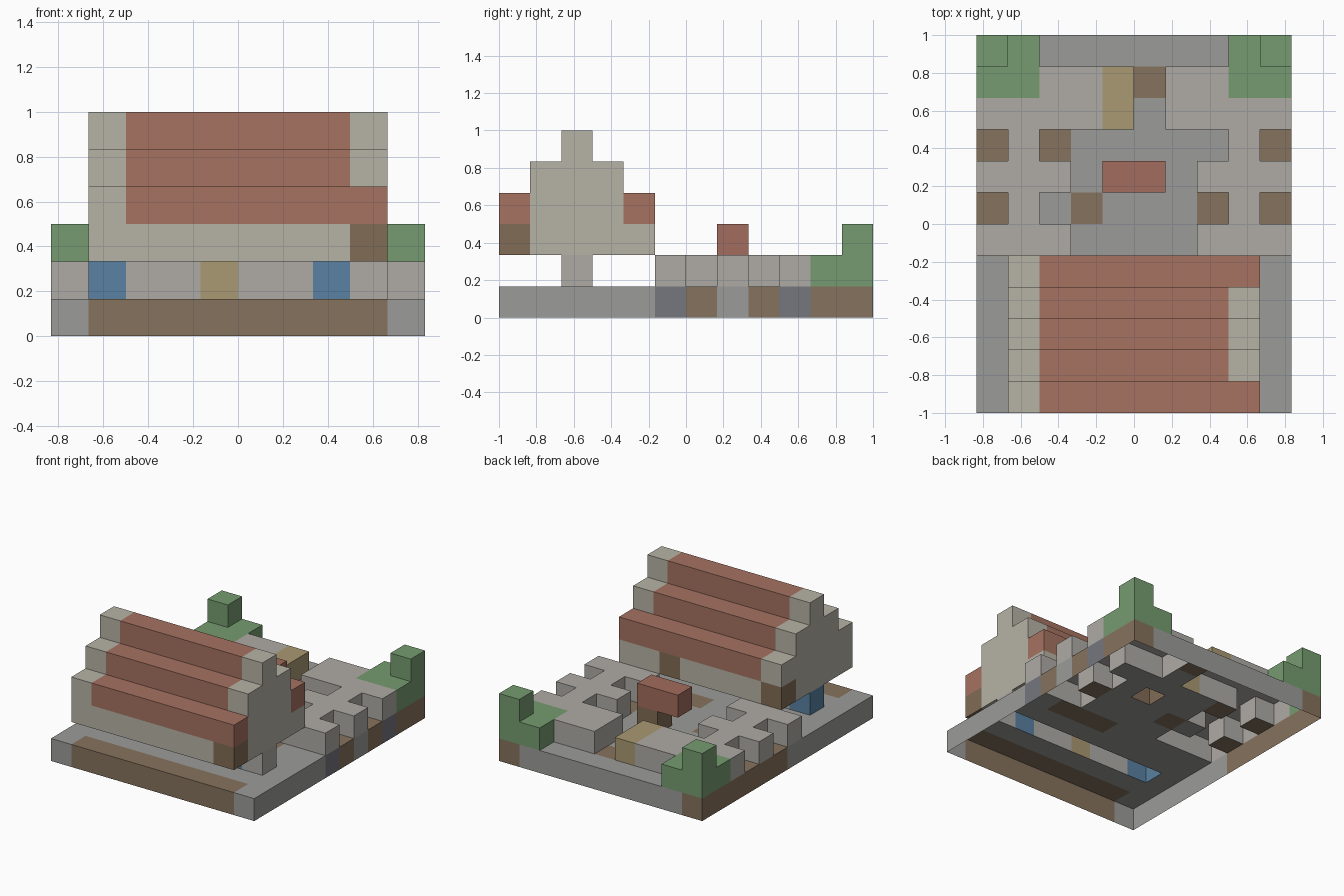
import bpy, bmesh
from mathutils import Vector

if "Cube" in bpy.data.objects:
    bpy.data.objects.remove(bpy.data.objects["Cube"])

U = 1 / 6                      # size of one block
grid = {}                      # block position -> part name

COLOURS = {
    "paving": (.33, .33, .32), "soil": (.24, .17, .11), "slate_edge": (.18, .18, .21),
    "garden_wall": (.43, .41, .38), "ground_floor_wall": (.43, .41, .38),
    "house_wall": (.47, .45, .38), "roof": (.38, .17, .12), "timber": (.22, .15, .09),
    "window": (.1, .22, .36), "door": (.4, .32, .17), "gate": (.4, .32, .17),
    "hedge": (.18, .33, .16), "well_post": (.22, .15, .09), "well_roof": (.36, .15, .11),
}


def fill(part, xs, ys, zs):
    """Fill inclusive block ranges; single numbers are allowed."""
    rng = lambda r: range(r[0], r[1] + 1) if isinstance(r, tuple) else (r,)
    for x in rng(xs):
        for y in rng(ys):
            for z in rng(zs):
                grid[x, y, z] = part


# Base slab with soil and slate patches
fill("paving", (0, 9), (0, 11), 0)
fill("soil", (1, 8), 0, 0)
fill("soil", (5, 7), 4, 0)
fill("soil", 0, (6, 11), 0)
fill("soil", 9, (10, 11), 0)
for x, y in ((9, 6), (9, 8), (2, 8), (3, 6), (7, 6), (5, 10)):
    fill("soil", x, y, 0)
for y in (5, 9):
    fill("slate_edge", 9, y, 0)

# Ground-floor wall with windows and door
fill("ground_floor_wall", (1, 8), 2, 1)
fill("window", 1, 2, 1)
fill("window", 7, 2, 1)
fill("door", 4, 2, 1)

# Overhanging upper floor
fill("house_wall", (1, 8), (0, 4), 2)
for x, y in ((8, 0), (1, 4), (6, 4)):
    fill("timber", x, y, 2)

# Stepped roof between gables
for z, y0, y1 in ((3, 0, 4), (4, 1, 3), (5, 2, 2)):
    fill("house_wall", (1, 8), (y0, y1), z)
    fill("roof", (2, 7), (y0, y1), z)
for y in (0, 4):
    fill("roof", 8, y, 3)

# Garden walls
for y, spans in ((5, ((0, 2), (7, 9))), (6, (1, 8)), (7, ((0, 2), (7, 9))),
                 (8, (1, 8)), (9, ((0, 3), (6, 9))), (10, ((2, 3), (6, 7)))):
    for s in spans:
        fill("garden_wall", s, y, 1)
fill("gate", 4, (9, 10), 1)

# Corner hedges
for x0, corner in ((0, 0), (8, 9)):
    fill("hedge", (x0, x0 + 1), (10, 11), 1)
    fill("hedge", corner, 11, 2)

# Well
fill("well_post", 5, 7, 1)
fill("well_roof", (4, 5), 7, 2)


def build(part):
    """Make the outer skin of a part; the underside of the base stays open."""
    bm = bmesh.new()
    for cell in [c for c, p in grid.items() if p == part]:
        c = Vector(cell)
        for axis in range(3):
            for s in (0, 1):
                n = list(cell)
                n[axis] += 1 if s else -1
                if tuple(n) in grid or n[2] < 0:
                    continue
                a, b = (axis + 1) % 3, (axis + 2) % 3
                loop = ((0, 0), (1, 0), (1, 1), (0, 1))
                verts = []
                for i, j in (loop if s else loop[::-1]):
                    p = c.copy()
                    p[axis] += s
                    p[a] += i
                    p[b] += j
                    verts.append(bm.verts.new((p - Vector((5, 6, 0))) * U))
                bm.faces.new(verts)
    bmesh.ops.remove_doubles(bm, verts=bm.verts, dist=1e-4)
    mesh = bpy.data.meshes.new(part)
    bm.to_mesh(mesh)
    bm.free()
    mat = bpy.data.materials.new(part)
    mat.diffuse_color = (*COLOURS[part], 1)
    mat.use_nodes = True
    mat.node_tree.nodes["Principled BSDF"].inputs["Base Color"].default_value = mat.diffuse_color
    mesh.materials.append(mat)
    bpy.context.collection.objects.link(bpy.data.objects.new(part, mesh))


for part in COLOURS:
    build(part)
